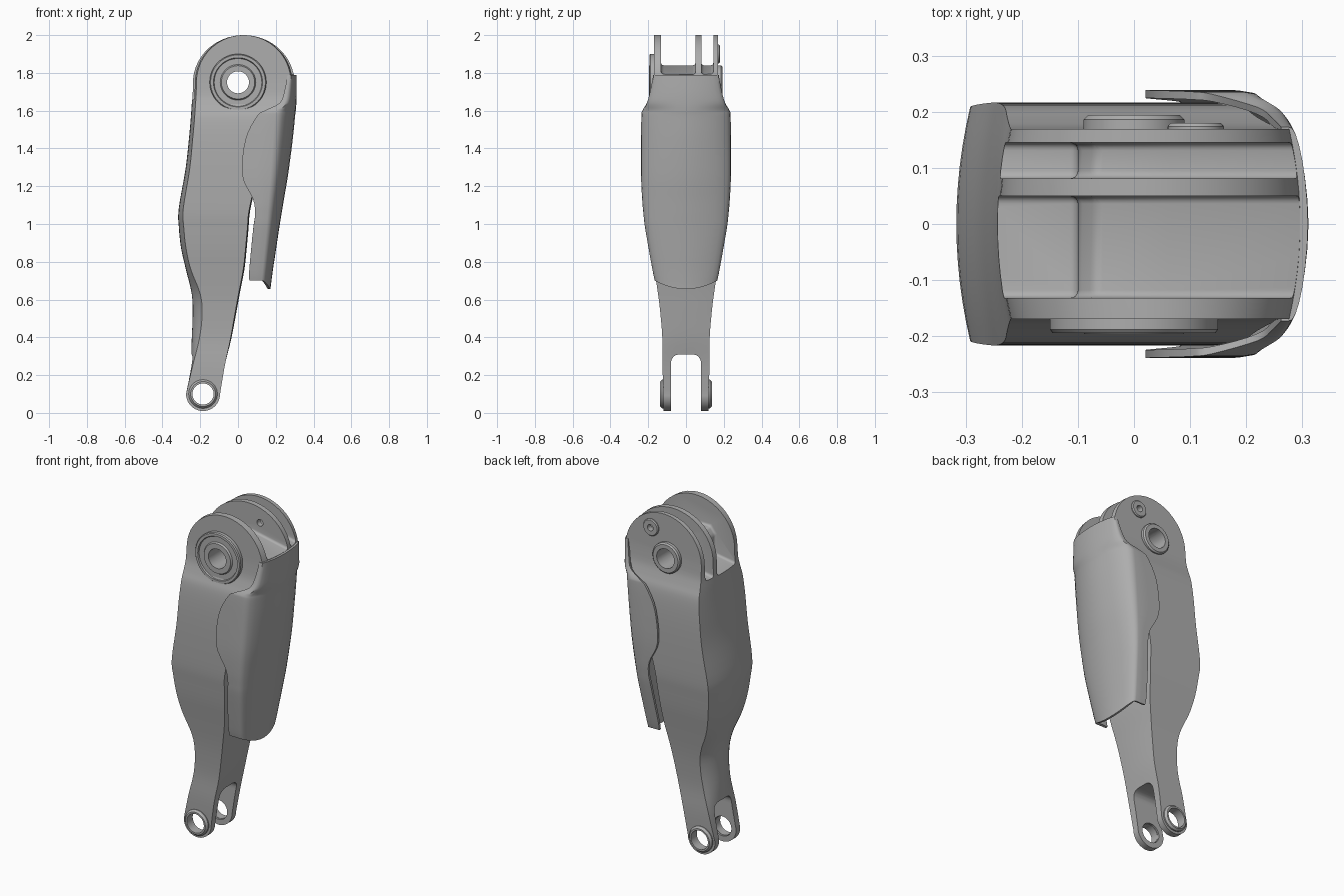
import bpy, bmesh, math

cube = bpy.data.objects.get("Cube")
if cube:
    bpy.data.objects.remove(cube)

metal = bpy.data.materials.new("plain_grey")
metal.use_nodes = True
GREY = (0.42, 0.42, 0.42, 1)
metal.diffuse_color = GREY
metal.node_tree.nodes["Principled BSDF"].inputs["Base Color"].default_value = GREY


def make(name, verts, faces):
    """Mesh object with consistent normals and the grey material."""
    bm = bmesh.new()
    vs = [bm.verts.new(v) for v in verts]
    for f in faces:
        bm.faces.new([vs[i] for i in f])
    bmesh.ops.recalc_face_normals(bm, faces=bm.faces)
    mesh = bpy.data.meshes.new(name)
    bm.to_mesh(mesh)
    bm.free()
    mesh.materials.append(metal)
    ob = bpy.data.objects.new(name, mesh)
    bpy.context.collection.objects.link(ob)
    return ob


def activate(ob):
    bpy.ops.object.select_all(action="DESELECT")
    ob.select_set(True)
    bpy.context.view_layer.objects.active = ob


def add_applied(ob, kind, **settings):
    activate(ob)
    mod = ob.modifiers.new(kind, kind)
    for key, value in settings.items():
        setattr(mod, key, value)
    bpy.ops.object.modifier_apply(modifier=mod.name)


def smooth(ob, degrees=32):
    activate(ob)
    bpy.ops.object.shade_smooth_by_angle(angle=math.radians(degrees))


def spline(rows, steps=4):
    """Smooth in-between rows through the given rows."""
    out = []
    for i in range(len(rows) - 1):
        a, b, c, d = (rows[max(0, min(len(rows) - 1, i + k))] for k in (-1, 0, 1, 2))
        for s in range(steps):
            t = s / steps
            out.append([q + t / 2 * (r - p + t * (2 * p - 5 * q + 4 * r - w + t * (3 * (q - r) + w - p)))
                        for p, q, r, w in zip(a, b, c, d)])
    return out + [list(rows[-1])]


def prism(name, profile, y0, y1):
    """Side profile in x and z, extruded along y."""
    n = len(profile)
    verts = [(x, y, z) for y in (y0, y1) for x, z in profile]
    faces = [range(n), range(n, 2 * n)]
    faces += [(i, (i + 1) % n, (i + 1) % n + n, i + n) for i in range(n)]
    return make(name, verts, faces)


def circle(x, z, r, n=48):
    return [(x + r * math.cos(k * math.tau / n), z + r * math.sin(k * math.tau / n)) for k in range(n)]


def turned_ring(name, x, z, side, profile, n=64):
    """Ring turned about the y axis; profile is (radius, distance out)."""
    m = len(profile)
    verts = [(px, side * d, pz) for r, d in profile for px, pz in circle(x, z, r, n)]
    faces = [(i * n + k, i * n + (k + 1) % n, (i + 1) % m * n + (k + 1) % n, (i + 1) % m * n + k)
             for i in range(m) for k in range(n)]
    smooth(make(name, verts, faces))


def cut(ob, cutter, bevel=0):
    if bevel:
        add_applied(cutter, "BEVEL", width=bevel, segments=4)
    cutter.hide_render = True
    add_applied(ob, "BOOLEAN", object=cutter, operation="DIFFERENCE", solver="EXACT")
    bpy.data.objects.remove(cutter)


# Leg body: height, back x, front x, back crown, front crown, half width
KNEE, ANKLE = (0.03, 1.75, 0.25), (-0.185, 0.1, 0.09)
middle = spline([
    (0.1, -0.275, -0.095, 0, 0, 0.118),
    (0.25, -0.24, -0.07, 0.01, 0, 0.125),
    (0.39, -0.205, -0.04, 0.04, 0.004, 0.125),
    (0.52, -0.19, -0.017, 0.05, 0.006, 0.135),
    (0.63, -0.2, 0.003, 0.045, 0.006, 0.148),
    (0.76, -0.25, 0.028, 0.026, 0.006, 0.168),
    (0.87, -0.275, 0.04, 0.026, 0.006, 0.186),
    (0.98, -0.287, 0.05, 0.026, 0.006, 0.2),
    (1.08, -0.29, 0.06, 0.024, 0.006, 0.21),
    (1.29, -0.256, 0.11, 0.022, 0.006, 0.216),
    (1.45, -0.24, 0.16, 0.02, 0.01, 0.215),
    (1.56, -0.23, 0.195, 0.02, 0.015, 0.207),
    (1.62, -0.226, 0.22, 0.02, 0.02, 0.19),
    (1.68, -0.222, 0.25, 0.02, 0.02, 0.175),
    (1.75, -0.22, 0.28, 0.02, 0.02, 0.17),
])
angles = [math.radians(a) for a in (6, 12, 18, 25, 32, 40, 48, 56, 64, 72, 79, 84, 88)]


def rounded_end(x, z, r, up, crown, width):
    return [(z + up * r * math.sin(a), x - r * math.cos(a), x + r * math.cos(a),
             crown * math.cos(a), crown * math.cos(a), width) for a in angles]


rows = (rounded_end(*ANKLE, -1, 0, 0.118)[::-1] + middle + rounded_end(*KNEE, 1, 0.02, 0.169))
ts = [k / 6 - 1 for k in range(13)]
verts, ring = [], 2 * len(ts)
for z, back, front, cb, cf, w in rows:
    verts += [(back - cb * (1 - t * t), t * w, z) for t in ts]
    verts += [(front + cf * (1 - t * t), t * w, z) for t in reversed(ts)]
faces = [range(ring), range(len(verts) - ring, len(verts))]
faces += [(i * ring + k, i * ring + (k + 1) % ring, (i + 1) * ring + (k + 1) % ring, (i + 1) * ring + k)
          for i in range(len(rows) - 1) for k in range(ring)]
body = make("leg_body", verts, faces)

# Knee slots, ankle fork and pin holes
slot = [(-0.6, 1.6), (-0.1, 1.68), (-0.1, 1.8), (-0.07, 1.84), (0.06, 1.84),
        (0.3, 1.79), (0.6, 1.74), (0.6, 2.3), (-0.6, 2.3)]
for y0, y1 in ((-0.132, 0.05), (0.081, 0.145)):
    cut(body, prism("slot_cutter", slot, y0, y1), 0.014)
fork = [(-0.8, -0.4), (0.8, -0.4), (0.8, 0.31), (-0.8, 0.31)]
cut(body, prism("fork_cutter", fork, -0.08, 0.08), 0.045)
cut(body, prism("knee_hole_cutter", circle(0, 1.75, 0.06), -0.5, 0.5))
cut(body, prism("ankle_hole_cutter", circle(ANKLE[0], ANKLE[1], 0.058), -0.5, 0.5))
cut(body, prism("pin_hole_cutter", circle(0.11, 1.9, 0.02, 24), 0.02, 0.5))
smooth(body)

# Raised rings around the pins
turned_ring("knee_ring_front", 0, 1.75, -1,
            [(0.058, 0.14), (0.058, 0.196), (0.088, 0.196), (0.094, 0.186), (0.126, 0.186),
             (0.13, 0.194), (0.145, 0.194), (0.15, 0.188), (0.15, 0.14)])
turned_ring("knee_ring_back", 0, 1.75, 1,
            [(0.058, 0.15), (0.058, 0.194), (0.082, 0.194), (0.09, 0.186), (0.09, 0.15)])
turned_ring("pin_ring_back", 0.11, 1.9, 1,
            [(0.019, 0.15), (0.019, 0.18), (0.045, 0.18), (0.05, 0.174), (0.05, 0.15)])
for side, word in ((-1, "front"), (1, "back")):
    turned_ring("ankle_ring_" + word, ANKLE[0], ANKLE[1], side,
                [(0.056, 0.09), (0.056, 0.138), (0.066, 0.138), (0.076, 0.126), (0.076, 0.09)])

# Shin cover: height, side edge x, crease x, front x, half width
cover_rows = spline([
    (0.7, 0.06, 0.125, 0.172, 0.165),
    (0.76, 0.06, 0.13, 0.185, 0.178),
    (0.97, 0.08, 0.15, 0.217, 0.215),
    (1.05, 0.09, 0.156, 0.23, 0.225),
    (1.13, 0.08, 0.162, 0.243, 0.232),
    (1.26, 0.022, 0.172, 0.265, 0.238),
    (1.45, 0.04, 0.185, 0.29, 0.238),
    (1.57, 0.1, 0.195, 0.302, 0.236),
    (1.6, 0.14, 0.2, 0.306, 0.231),
    (1.64, 0.22, 0.245, 0.309, 0.208),
    (1.7, 0.245, 0.262, 0.311, 0.19),
    (1.79, 0.262, 0.275, 0.31, 0.173),
])
bend = [(0, 1), (0.2, 0.985), (0.38, 0.92), (0.55, 0.81), (0.72, 0.65), (0.86, 0.45), (0.96, 0.23)]
verts = []
for i, (z, edge, crease, front, w) in enumerate(cover_rows):
    half = [(edge, w), ((edge + crease) / 2, w)]
    half += [(crease + u * (front - crease), v * w) for u, v in bend]
    section = [(x, -y) for x, y in half] + [(front, 0)] + half[::-1]
    dip = 0.045 * max(0, 1 - i / 4)
    verts += [(x, y, z - dip * (1 - (y / w) ** 2)) for x, y in section]
n = len(section)
faces = [(i * n + k, i * n + k + 1, (i + 1) * n + k + 1, (i + 1) * n + k)
         for i in range(len(cover_rows) - 1) for k in range(n - 1)]
cover = make("shin_cover", verts, faces)
outward = sum(p.normal.x * p.area for p in cover.data.polygons) > 0
add_applied(cover, "SOLIDIFY", thickness=0.014, offset=-1 if outward else 1)
smooth(cover, 40)
